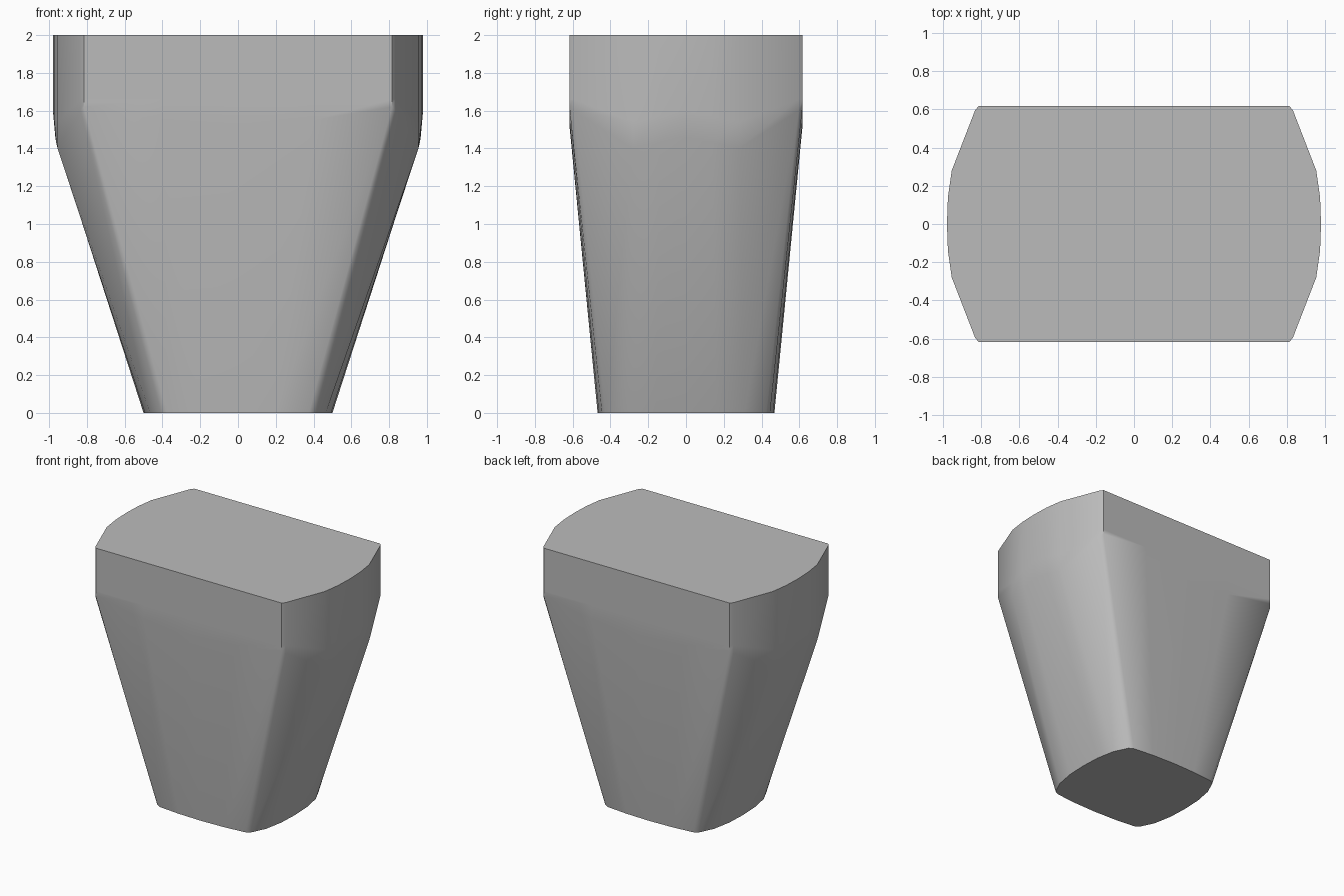
import bpy
import bmesh
import math

cube = bpy.data.objects.get("Cube")
if cube:
    bpy.data.objects.remove(cube, do_unlink=True)

# Quarter outline: upper x, upper y, shoulder height, foot x, foot y
QUARTER = [
    (0.98, 0.00, 1.46, 0.50, 0.00),
    (0.975, 0.14, 1.43, 0.493, 0.16),
    (0.955, 0.28, 1.40, 0.465, 0.31),
    (0.833, 0.595, 1.60, 0.41, 0.425),
    (0.815, 0.617, 1.62, 0.375, 0.445),
    (0.40, 0.617, 1.55, 0.20, 0.462),
    (0.00, 0.617, 1.52, 0.00, 0.468),
]


def mirror(points, sx, sy):
    return [(sx * a, sy * b, z, sx * c, sy * d) for a, b, z, c, d in points]


# Full outline, counter-clockwise
outline = (QUARTER
           + mirror(QUARTER[-2::-1], -1, 1)
           + mirror(QUARTER[1:], -1, -1)
           + mirror(QUARTER[-2:0:-1], 1, -1))

# Tapered body: foot ring, shoulder ring, top ring
bm = bmesh.new()
rings = [
    [bm.verts.new((c, d, 0)) for a, b, z, c, d in outline],
    [bm.verts.new((a * 0.987 if abs(b) < 0.2 else a, b, z)) for a, b, z, c, d in outline],
    [bm.verts.new((a, b, min(z + 0.14, 1.66))) for a, b, z, c, d in outline],
    [bm.verts.new((a, b, 2)) for a, b, z, c, d in outline],
]
count = len(outline)
for low, high in zip(rings, rings[1:]):
    for i in range(count):
        j = (i + 1) % count
        bm.faces.new((low[i], low[j], high[j], high[i]))
bm.faces.new(rings[-1])
bm.faces.new(rings[0][::-1])
bmesh.ops.recalc_face_normals(bm, faces=bm.faces)

mesh = bpy.data.meshes.new("tapered_block")
bm.to_mesh(mesh)
bm.free()
block = bpy.data.objects.new("tapered_block", mesh)
bpy.context.collection.objects.link(block)

# Plain grey
grey = bpy.data.materials.new("plain_grey")
grey.use_nodes = True
colour = (0.5, 0.5, 0.5, 1)
grey.diffuse_color = colour
grey.node_tree.nodes["Principled BSDF"].inputs["Base Color"].default_value = colour
mesh.materials.append(grey)

# Smooth sides, sharp rims
bpy.ops.object.select_all(action='DESELECT')
block.select_set(True)
bpy.context.view_layer.objects.active = block
bpy.ops.object.shade_smooth_by_angle(angle=math.radians(35))
